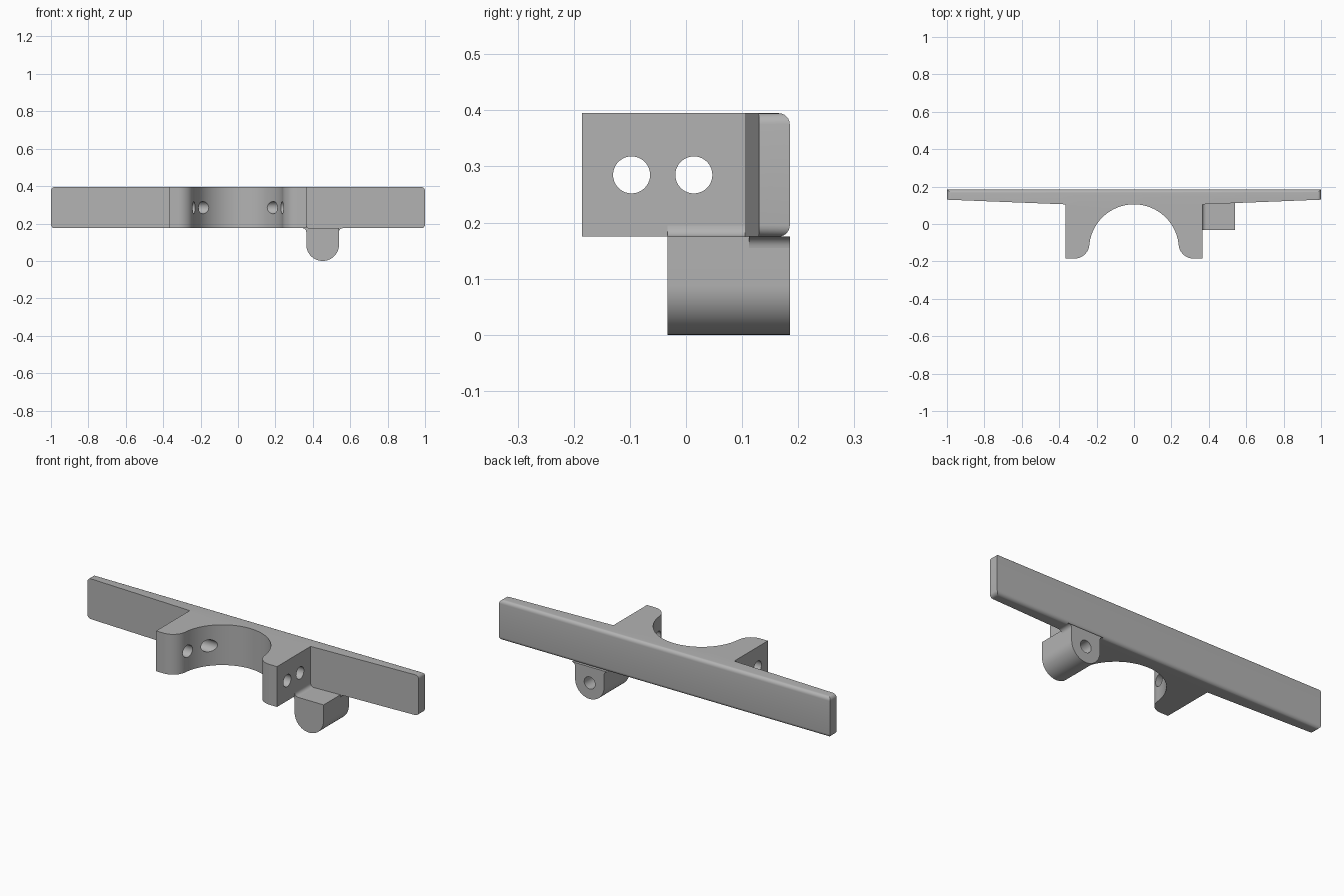
import bpy, bmesh
from math import sin, cos, pi, atan2, hypot
from mathutils import Matrix, Vector

cube = bpy.data.objects.get("Cube")
if cube:
    bpy.data.objects.remove(cube)

grey = bpy.data.materials.new("plain grey")
grey.use_nodes = True
COLOUR = (0.45, 0.45, 0.45, 1)
grey.diffuse_color = COLOUR
grey.node_tree.nodes["Principled BSDF"].inputs["Base Color"].default_value = COLOUR

BACK, FRONT, LOW, TOP = 0.185, -0.185, 0.175, 0.395
POST = 0.365              # outer side of each post
LUG_R, LUG_X, LUG_FRONT = 0.0875, 0.4525, -0.033
HOLE_R, FILLET = 0.033, 0.02


def arc(cx, cy, r, a0, a1, n):
    return [(cx + r * cos(a0 + (a1 - a0) * i / n),
             cy + r * sin(a0 + (a1 - a0) * i / n)) for i in range(n + 1)]


def prism(name, points, axis, start, end, round_ends=False):
    """Extrude an outline along an axis (remaining axes stay in order)."""
    bm = bmesh.new()
    verts = []
    for p in points:
        co = list(p)
        co.insert(axis, start)
        verts.append(bm.verts.new(co))
    face = bm.faces.new(verts)
    out = bmesh.ops.extrude_face_region(bm, geom=[face])
    shift = Vector((0, 0, 0))
    shift[axis] = end - start
    moved = [g for g in out["geom"] if isinstance(g, bmesh.types.BMVert)]
    bmesh.ops.translate(bm, verts=moved, vec=shift)
    if round_ends:
        tips = [e for e in bm.edges if all(abs(v.co.x) > 0.99 for v in e.verts)
                and abs(e.verts[0].co.z - e.verts[1].co.z) < 0.01]
        bmesh.ops.bevel(bm, geom=tips, offset=FILLET, segments=6,
                        profile=0.5, affect='EDGES')
    bmesh.ops.recalc_face_normals(bm, faces=bm.faces[:])
    mesh = bpy.data.meshes.new(name)
    bm.to_mesh(mesh)
    bm.free()
    mesh.materials.append(grey)
    obj = bpy.data.objects.new(name, mesh)
    bpy.context.collection.objects.link(obj)
    return obj


def drill(target, centre, axis, start, end):
    """Cut a round hole and apply it."""
    cutter = prism("hole_cutter", arc(*centre, HOLE_R, 0, 2 * pi, 40)[:-1],
                   axis, start, end)
    mod = target.modifiers.new("hole", 'BOOLEAN')
    mod.operation, mod.solver, mod.object = 'DIFFERENCE', 'EXACT', cutter
    bpy.context.view_layer.objects.active = target
    bpy.ops.object.modifier_apply(modifier=mod.name)
    bpy.data.objects.remove(cutter)


def smooth(obj):
    bpy.ops.object.select_all(action='DESELECT')
    obj.select_set(True)
    bpy.context.view_layer.objects.active = obj
    bpy.ops.object.shade_smooth_by_angle(angle=0.5)


# Clamp body: right half outline from the saddle to the arm tip, then mirrored
SADDLE_R, SADDLE_Y, TIP_R = 0.24, -0.135, 0.08
tip_y = FRONT + TIP_R
reach = SADDLE_R + TIP_R
tip_x = (reach ** 2 - (tip_y - SADDLE_Y) ** 2) ** 0.5
lean = atan2(tip_y - SADDLE_Y, tip_x)
half = arc(0, SADDLE_Y, SADDLE_R, pi / 2, lean, 24)
half += arc(tip_x, tip_y, TIP_R, pi + lean, 1.5 * pi, 12)[1:]
half += [(POST, FRONT), (POST, 0.105), (1, 0.13), (1, BACK)]
outline = half + [(-x, y) for x, y in reversed(half[1:])]
body = prism("clamp_body", outline, 2, LOW, TOP, round_ends=True)
for y in (-0.097, 0.014):
    drill(body, (y, 0.285), 0, -0.6, 0.6)
smooth(body)

# Hanging lug with a rounded bottom and a blind hole from the back
profile = arc(LUG_X, LUG_R, LUG_R, pi, 2 * pi, 32)
profile += [(LUG_X + LUG_R, LOW), (LUG_X - LUG_R, LOW)]
lug = prism("lug", profile, 1, LUG_FRONT, BACK)
drill(lug, (LUG_X, LUG_R), 1, 0.03, BACK + 0.1)
smooth(lug)


def fillet(name, corner, sx, sz, axis, start, end):
    """Concave strip filling an inside corner."""
    cx, cz = corner
    pts = [(cx, cz)] + [(cx + sx * FILLET * (1 - cos(a)), cz + sz * FILLET * (1 - sin(a)))
                        for a in [i * pi / 12 for i in range(7)]]
    smooth(prism(name, pts, axis, start, end))


# Small fillets where the lug meets the post and the arm
fillet("lug_inner_fillet", (POST, LOW), -1, -1, 1, LUG_FRONT, BACK)
fillet("lug_outer_fillet", (LUG_X + LUG_R, LOW), 1, -1, 1, 0.112, BACK)
fillet("lug_top_fillet", (POST, LOW), 1, 1, 1, LUG_FRONT, 0.106)
